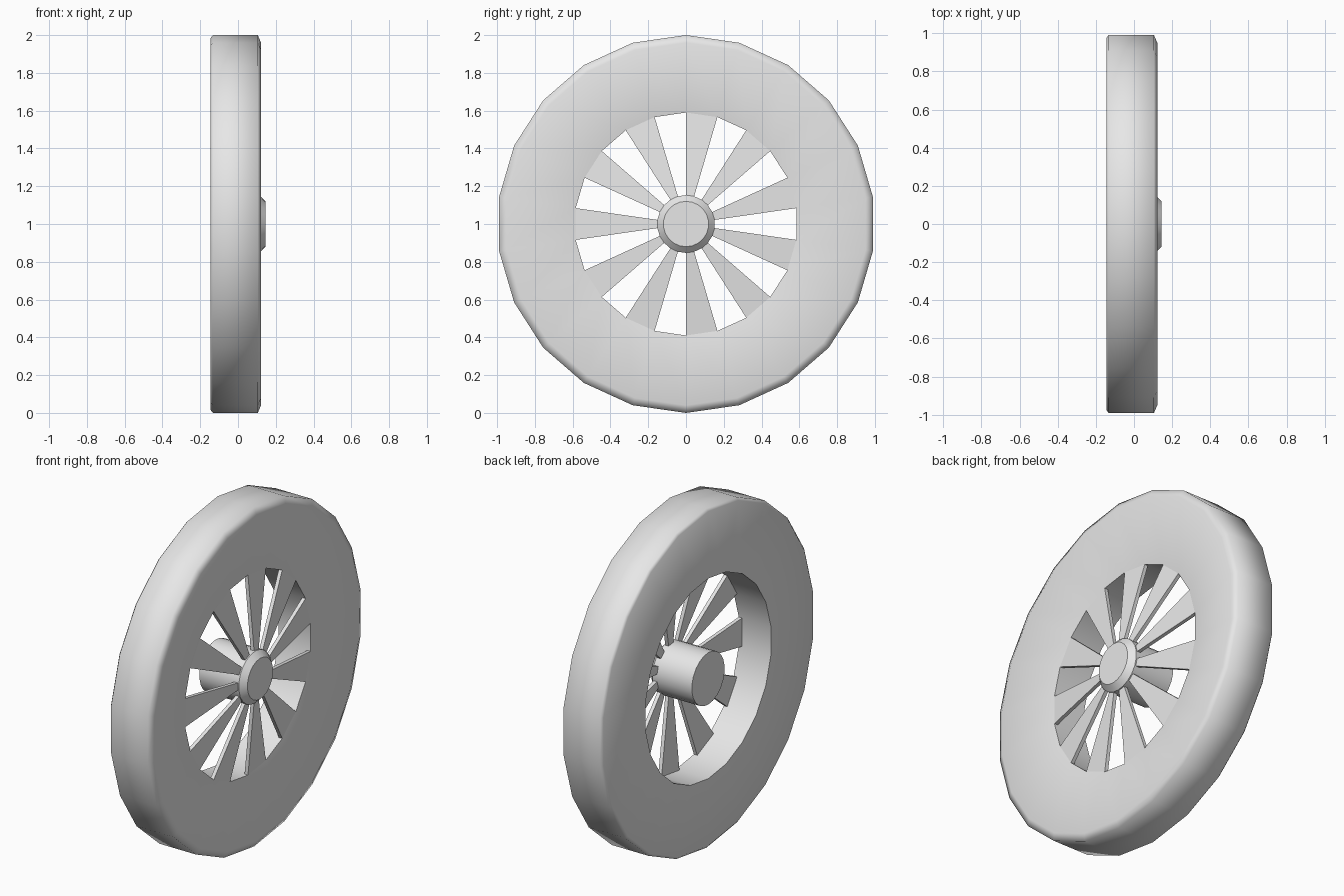
import bpy, bmesh, math

if "Cube" in bpy.data.objects:
    bpy.data.objects.remove(bpy.data.objects["Cube"])

SEG = 22
STEP = 2 * math.pi / SEG

grey = bpy.data.materials.new("light grey")
grey.diffuse_color = (0.8, 0.8, 0.8, 1)
grey.use_nodes = True
grey.node_tree.nodes["Principled BSDF"].inputs["Base Color"].default_value = grey.diffuse_color


def point(x, r, a):
    # wheel axis runs along x at height 1; angle measured from the top
    return (x, r * math.sin(a), 1 + r * math.cos(a))


def finish(bm, name, angle=None):
    bmesh.ops.recalc_face_normals(bm, faces=bm.faces)
    me = bpy.data.meshes.new(name)
    bm.to_mesh(me)
    bm.free()
    me.materials.append(grey)
    ob = bpy.data.objects.new(name, me)
    bpy.context.collection.objects.link(ob)
    if angle:
        bpy.ops.object.select_all(action='DESELECT')
        ob.select_set(True)
        bpy.context.view_layer.objects.active = ob
        bpy.ops.object.shade_smooth_by_angle(angle=math.radians(angle))
    return ob


def lathe(name, profile, closed, angle):
    # revolve (x, radius) points; closed loops make rings, open ones get end caps
    bm = bmesh.new()
    rings = [[bm.verts.new(point(x, r, i * STEP)) for i in range(SEG)]
             for x, r in profile]
    pairs = list(zip(rings, rings[1:]))
    if closed:
        pairs.append((rings[-1], rings[0]))
    else:
        bm.faces.new(rings[0])
        bm.faces.new(rings[-1])
    for p, q in pairs:
        for i in range(SEG):
            j = (i + 1) % SEG
            bm.faces.new((p[i], p[j], q[j], q[i]))
    return finish(bm, name, angle)


# tyre with bevelled outer edge and dished front face
lathe("tyre", [(-0.145, 0.59), (-0.145, 0.985), (-0.133, 1.0), (0.105, 1.0),
               (0.122, 0.96), (0.065, 0.59)], True, 75)

# hub with chamfered front
lathe("hub", [(-0.145, 0.153), (0.112, 0.153), (0.145, 0.12)], False, 30)

# wedge spokes filling every other segment, leaning back towards the tyre
bm = bmesh.new()
for k in range(0, SEG, 2):
    a, b = k * STEP, (k + 1) * STEP
    front, back = [
        [bm.verts.new(point(x, r, t)) for x, r, t in
         ((0.105 - d, 0.15, a), (0.065 - d, 0.59, a),
          (0.065 - d, 0.59, b), (0.105 - d, 0.15, b))]
        for d in (0, 0.022)]
    bm.faces.new(front)
    bm.faces.new(back)
    for i in range(4):
        j = (i + 1) % 4
        bm.faces.new((front[i], front[j], back[j], back[i]))
finish(bm, "spokes")
